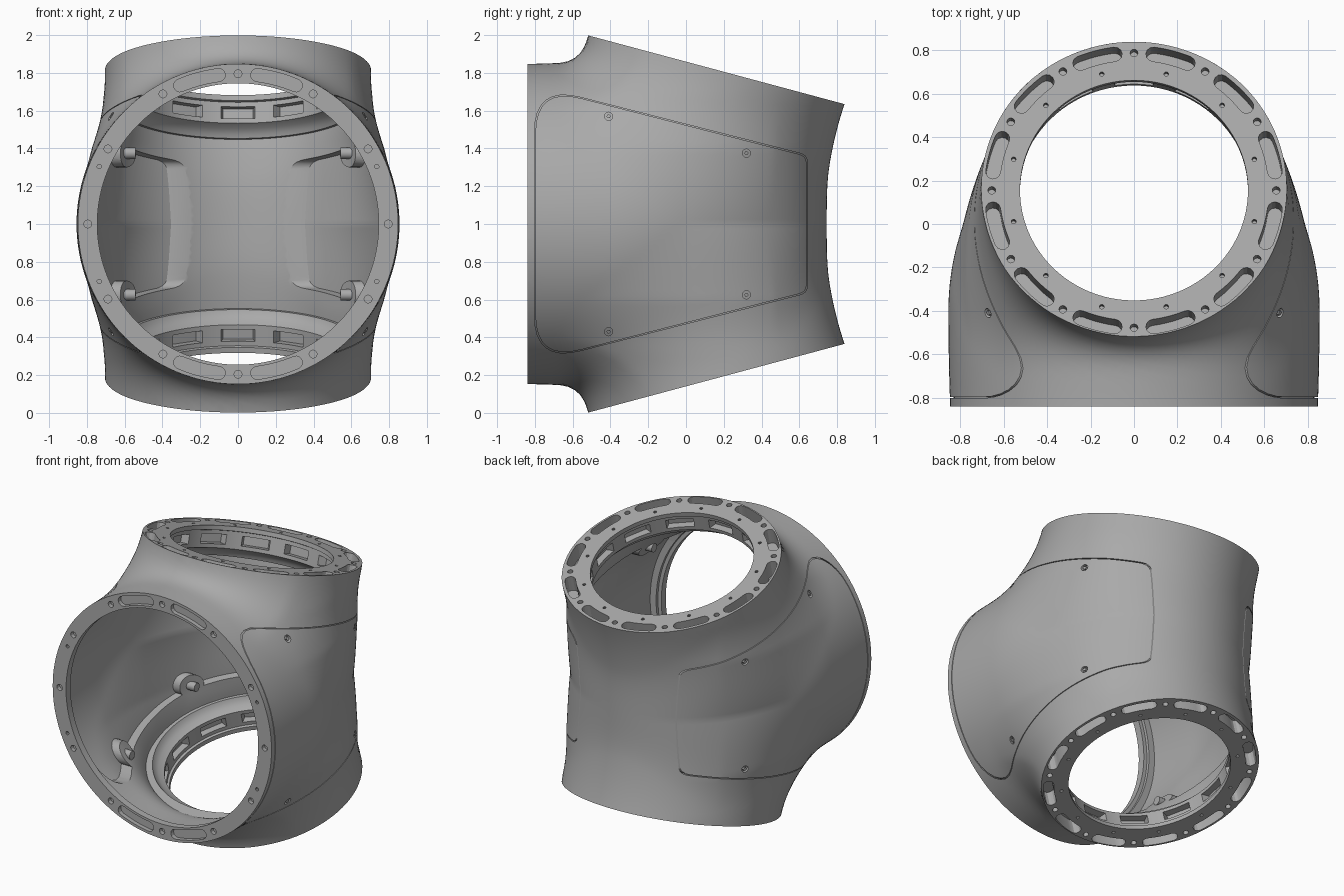
import bpy, bmesh, math
from mathutils import Matrix, Vector

if "Cube" in bpy.data.objects:
    bpy.data.objects.remove(bpy.data.objects["Cube"])

S, C = math.sin(math.radians(15)), math.cos(math.radians(15))
CEN = Vector((0, 0, 1))
grey = bpy.data.materials.new("housing grey")
grey.diffuse_color = (0.4, 0.4, 0.4, 1)
grey.use_nodes = True
grey.node_tree.nodes["Principled BSDF"].inputs["Base Color"].default_value = grey.diffuse_color

def port(a, loc):
    return Matrix.Translation(loc) @ Matrix.Rotation(math.radians(a), 4, 'X')

TOP, BOTTOM = port(-15, (0, .155, 1.818)), port(195, (0, .155, .182))
FRONT = port(90, (0, -.84, 1))
SIDE = Matrix(((0, 0, 1, 0), (1, 0, 0, 0), (0, 1, 0, 0), (0, 0, 0, 1)))  # local xy -> world yz

# Smooth body shape: bent, slightly waisted tube blended with a wide front neck
def field(p):
    x, y, z = p.x, p.y, abs(p.z - 1)
    waist = .024 * max(0, 1 - (z / .68) ** 2)
    tube = math.hypot(x, 3.16 - math.hypot(y - 3.215, z)) - .704 + waist
    b = max(0, y + .4) * .8
    neck = math.sqrt(x * x + z * z + b * b) - .848 - .007 * max(0, 1 - ((y + .4) / .4) ** 2)
    k = .13 + .17 * min(1, (x / .6) ** 2) * min(1, z / .4)
    h = max(k - abs(tube - neck), 0)
    d = min(tube, neck) - h * h / (4 * k)
    cap = (y - .155) * S + (z - .818) * C - .08
    return max(d, cap, -y - .92)

def reach(o, d, t=0.0):
    lo, hi = 0.0, 2.0
    for _ in range(20):
        m = (lo + hi) / 2
        if field(o + d * m) + t < 0:
            lo = m
        else:
            hi = m
    return lo

def obj(name, bm):
    me = bpy.data.meshes.new(name)
    bmesh.ops.recalc_face_normals(bm, faces=bm.faces)
    bm.to_mesh(me)
    bm.free()
    me.materials.append(grey)
    o = bpy.data.objects.new(name, me)
    bpy.context.collection.objects.link(o)
    return o

def shape(t):
    bm = bmesh.new()
    bmesh.ops.create_icosphere(bm, subdivisions=6, radius=1)
    for v in bm.verts:
        d = v.co.normalized()
        v.co = CEN + d * reach(CEN, d, t)
    return obj("form", bm)

def add_prism(bm, pts, m, z0, z1):
    lo = [bm.verts.new(m @ Vector((x, y, z0))) for x, y in pts]
    hi = [bm.verts.new(m @ Vector((x, y, z1))) for x, y in pts]
    n = len(pts)
    bm.faces.new(lo[::-1])
    bm.faces.new(hi)
    for i in range(n):
        bm.faces.new((lo[i], lo[(i + 1) % n], hi[(i + 1) % n], hi[i]))

def prism(pts, m, z0, z1):
    bm = bmesh.new()
    add_prism(bm, pts, m, z0, z1)
    return obj("cutter", bm)

def circle(r, n=24, c=(0, 0)):
    return [(c[0] + r * math.cos(i * math.tau / n), c[1] + r * math.sin(i * math.tau / n)) for i in range(n)]

def polar(r, deg):
    return r * math.sin(math.radians(deg)), r * math.cos(math.radians(deg))

# Arc slot with rounded ends
def slot(r, deg, half, w):
    pts = [polar(r + w, deg - half + i * half / 4) for i in range(9)]
    for e, s in ((half, 1), (-half, -1)):
        for i in range(1, 6):
            f = math.pi * i / 6
            pts.append(polar(r + s * w * math.cos(f), deg + e + s * math.degrees(w * math.sin(f) / r)))
        if s == 1:
            pts += [polar(r - w, deg + half - i * half / 4) for i in range(9)]
    return pts

# Side hatch outline with rounded corners, inset by i
def hatch(i):
    c = [(-.8 + i, 1.73 - i, .25), (.64 - i, 1.362 - i, .04), (.64 - i, .638 + i, .04), (-.8 + i, .27 + i, .25)]
    pts = []
    for j, (x, y, r) in enumerate(c):
        p = Vector((x, y))
        a = p + (Vector(c[j - 1][:2]) - p).normalized() * r
        b = p + (Vector(c[(j + 1) % 4][:2]) - p).normalized() * r
        for k in range(9):
            u = k / 8
            pts.append(tuple(a * (1 - u) ** 2 + p * 2 * u * (1 - u) + b * u * u))
    return pts

def boolean(a, b, op='DIFFERENCE', keep=False):
    m = a.modifiers.new("cut", 'BOOLEAN')
    m.operation, m.object, m.solver = op, b, 'MANIFOLD'
    dg = bpy.context.evaluated_depsgraph_get()
    me = bpy.data.meshes.new_from_object(a.evaluated_get(dg))
    a.modifiers.clear()
    a.data = me
    if not keep:
        bpy.data.objects.remove(b)
    return a

def chop(o, m, off):
    big = [(-3, -3), (3, -3), (3, 3), (-3, 3)]
    return boolean(o, prism(big, m, off, off + 2))

def lathe(prof, m, n=96):
    bm = bmesh.new()
    rings = [[bm.verts.new(m @ Vector((*polar(r, i * 360 / n), z))) for i in range(n)] for r, z in prof]
    for a, b in zip(rings, rings[1:]):
        for i in range(n):
            bm.faces.new((a[i], a[(i + 1) % n], b[(i + 1) % n], b[i]))
    bm.faces.new(rings[0])
    bm.faces.new(rings[-1])
    return obj("bore", bm)

# Outer housing and hollow interior
body = shape(0)
body.name = "port_housing"
cavity = shape(.078)
for m, off in ((TOP, .215), (BOTTOM, .215), (FRONT, .05)):
    chop(body, m, 0)
    chop(cavity, m, -off)
boolean(body, cavity)

# Inside recess behind each hatch, leaving lugs around the screws
screws = [(y, z) for y, dz in ((-.41, .57), (.32, .375)) for z in (1 + dz, 1 - dz)]
recess = prism(hatch(.03), SIDE, -1.2, 1.2)
for s in screws:
    boolean(recess, prism(circle(.075, 24, s), SIDE, -1.3, 1.3))
boolean(recess, shape(.032), 'INTERSECT')
boolean(body, recess)

# Hatch seams and screw sockets, shallow cuts in the outer skin
skin = shape(.018)
seam = prism(hatch(-.0025), SIDE, -1.2, 1.2)
boolean(seam, prism(hatch(.0025), SIDE, -1.3, 1.3))
boolean(seam, skin, keep=True)
boolean(body, seam)
for s in screws:
    sock = prism(circle(.022, 12, s), SIDE, -1.2, 1.2)
    boolean(sock, prism(circle(.011, 6, s), SIDE, -1.3, 1.3))
    boolean(sock, skin, keep=True)
    boolean(body, sock)
bpy.data.objects.remove(skin)

# Round bores with stepped collars
for m in (TOP, BOTTOM):
    boolean(body, lathe([(.525, .1), (.525, -.03), (.54, -.035), (.54, -.15), (.575, -.17),
                         (.598, -.195), (.612, -.225), (.6, -.26)], m))
boolean(body, lathe([(.745, .1), (.745, -.1)], FRONT))

# Flange slots, bolt holes and collar pockets
cut = bmesh.new()
for m in (TOP, BOTTOM):
    for i in range(12):
        a = 30 * i
        add_prism(cut, slot(.655, a + 15, 7.2, .034), m, -.11, .05)
        add_prism(cut, circle(.018, 12, polar(.655, a)), m, -.05, .05)
        add_prism(cut, circle(.011, 10, polar(.574, a + 15)), m, -.03, .05)
        r = m @ Matrix.Rotation(math.radians(a), 4, 'Z')
        add_prism(cut, [(-.095, .5), (.095, .5), (.08, .585), (-.08, .585)], r, -.125, -.06)
for i in range(12):
    add_prism(cut, circle(.021, 12, polar(.795, 30 * i)), FRONT, -.03, .05)
for a in (15, -15, 165, 195):
    add_prism(cut, slot(.795, a, 7.7, .034), FRONT, -.03, .05)
for a in (67.5, 112.5, -67.5, -112.5):
    add_prism(cut, circle(.012, 10, polar(.795, a)), FRONT, -.03, .05)
boolean(body, obj("cutter", cut))

# Screw bosses inside the lugs
boss = bmesh.new()
for y, z in screws:
    x = reach(Vector((0, y, z)), Vector((1, 0, 0)))
    for s in (1, -1):
        e = sorted((s * (x - .14), s * (x - .045)))
        add_prism(boss, circle(.03, 20, (y, z)), SIDE, *e)
bosses = obj("screw_bosses", boss)

for o in (body, bosses):
    o.data.materials.clear()
    o.data.materials.append(grey)
    bpy.ops.object.select_all(action='DESELECT')
    o.select_set(True)
    bpy.context.view_layer.objects.active = o
    bpy.ops.object.shade_smooth_by_angle(angle=math.radians(28))
